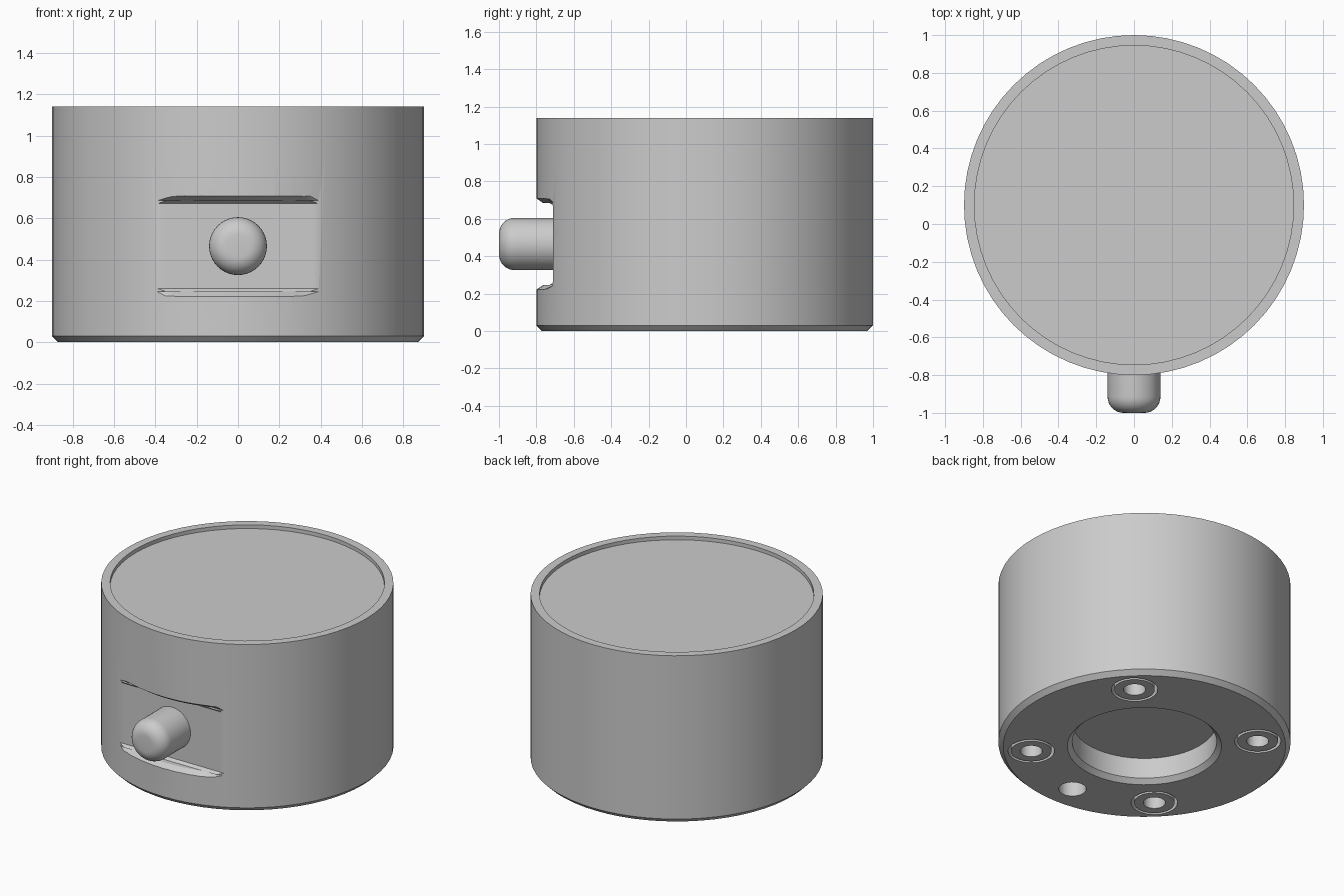
import bpy, bmesh, math
from mathutils import Vector, Matrix

if "Cube" in bpy.data.objects:
    bpy.data.objects.remove(bpy.data.objects["Cube"])

AXIS_Y = 0.1      # the round body sits slightly behind the origin
RADIUS = 0.9
FLAT_Y = -0.71    # flat face behind the button

grey = bpy.data.materials.new("satin_grey")
grey.use_nodes = True
grey.diffuse_color = (0.6, 0.6, 0.6, 1)
grey.node_tree.nodes["Principled BSDF"].inputs["Base Color"].default_value = (0.6, 0.6, 0.6, 1)


def finish(name, bm):
    bmesh.ops.remove_doubles(bm, verts=bm.verts, dist=1e-5)
    bmesh.ops.recalc_face_normals(bm, faces=bm.faces)
    mesh = bpy.data.meshes.new(name)
    bm.to_mesh(mesh)
    bm.free()
    mesh.materials.append(grey)
    obj = bpy.data.objects.new(name, mesh)
    bpy.context.collection.objects.link(obj)
    return obj


def lathe(name, profile, place, steps=64):
    """Spin (radius, height) points about z, then place the result."""
    bm = bmesh.new()
    verts = [bm.verts.new((r, 0, h)) for r, h in profile]
    edges = [bm.edges.new(pair) for pair in zip(verts, verts[1:])]
    if profile[0][0] > 0:
        edges.append(bm.edges.new((verts[-1], verts[0])))
    bmesh.ops.spin(bm, geom=verts + edges, cent=(0, 0, 0), axis=(0, 0, 1),
                   angle=math.tau, steps=steps)
    bm.transform(place)
    return finish(name, bm)


def activate(obj):
    bpy.ops.object.select_all(action='DESELECT')
    obj.select_set(True)
    bpy.context.view_layer.objects.active = obj


def cut(obj, cutter):
    mod = obj.modifiers.new("cut", 'BOOLEAN')
    mod.operation = 'DIFFERENCE'
    mod.solver = 'EXACT'
    mod.object = cutter
    activate(obj)
    bpy.ops.object.modifier_apply(modifier=mod.name)
    bpy.data.objects.remove(cutter)


def notch_cutter():
    """Flat-backed notch whose upper and lower lips are bevelled around the body."""
    def arc(r):
        return lambda x: min(AXIS_Y - math.sqrt(r * r - x * x), FLAT_Y)

    half = [(0.245, 0.35, arc(RADIUS + 0.002)), (0.22, 0.41, arc(0.865)),
            (0.22, 0.41, lambda x: FLAT_Y - 0.02), (0.205, 0.41, lambda x: FLAT_Y)]
    layers = [(0.465 - d, w, f) for d, w, f in half]
    layers += [(0.465 + d, w, f) for d, w, f in reversed(half)]
    bm = bmesh.new()
    rings = []
    for z, w, f in layers:
        xs = [w * (i / 8 - 1) for i in range(17)]
        pts = [(x, f(x), z) for x in xs] + [(w, -1.2, z), (-w, -1.2, z)]
        rings.append([bm.verts.new(p) for p in pts])
    bm.faces.new(rings[0])
    bm.faces.new(rings[-1])
    for a, b in zip(rings, rings[1:]):
        for i in range(len(a)):
            j = (i + 1) % len(a)
            bm.faces.new((a[i], a[j], b[j], b[i]))
    return finish("notch_cutter", bm)


def rod(x, y, r, depth):
    """Cutter for a blind hole in the underside."""
    return lathe("hole_cutter", [(0, -0.05), (r, -0.05), (r, depth), (0, depth)],
                 Matrix.Translation((x, y, 0)), 32)


centre = Matrix.Translation((0, AXIS_Y, 0))

# Main body with bevelled foot and central underside pocket
body = lathe("body", [(0, 0.17), (0.445, 0.17), (0.445, 0.03), (0.475, 0), (0.87, 0),
                      (RADIUS, 0.03), (RADIUS, 0.92), (0, 0.92)], centre)
cut(body, notch_cutter())

# Lid ring with recessed top panel
lid = lathe("lid", [(0, 0.92), (RADIUS, 0.92), (RADIUS, 1.14), (0.845, 1.14),
                    (0.845, 1.115), (0, 1.115)], centre)

# Four mounting bushes, each in its own counterbore
parts = [body, lid]
for i in range(4):
    turn = math.radians(45 + 90 * i)
    x, y = 0.7 * math.cos(turn), AXIS_Y + 0.7 * math.sin(turn)
    cut(body, rod(x, y, 0.143, 0.16))
    parts.append(lathe(f"mounting_bush_{i + 1}",
                       [(0.068, 0), (0.125, 0), (0.125, 0.17), (0.068, 0.17)],
                       Matrix.Translation((x, y, 0)), 32))

# Single locating hole under the front
cut(body, rod(0, AXIS_Y - 0.69, 0.085, 0.16))

# Push button with rounded end, pointing forward
tip, r, fillet = 0.30, 0.14, 0.085
profile = [(0, 0), (r, 0)]
for i in range(9):
    a = math.radians(90 * i / 8)
    profile.append((r - fillet + fillet * math.cos(a), tip - fillet + fillet * math.sin(a)))
profile.append((0, tip))
place = Matrix.Translation((0, -0.7, 0.465)) @ Matrix.Rotation(math.pi / 2, 4, 'X')
parts.append(lathe("push_button", profile, place, 40))

for part in parts:
    activate(part)
    bpy.ops.object.shade_smooth_by_angle(angle=math.radians(30))
